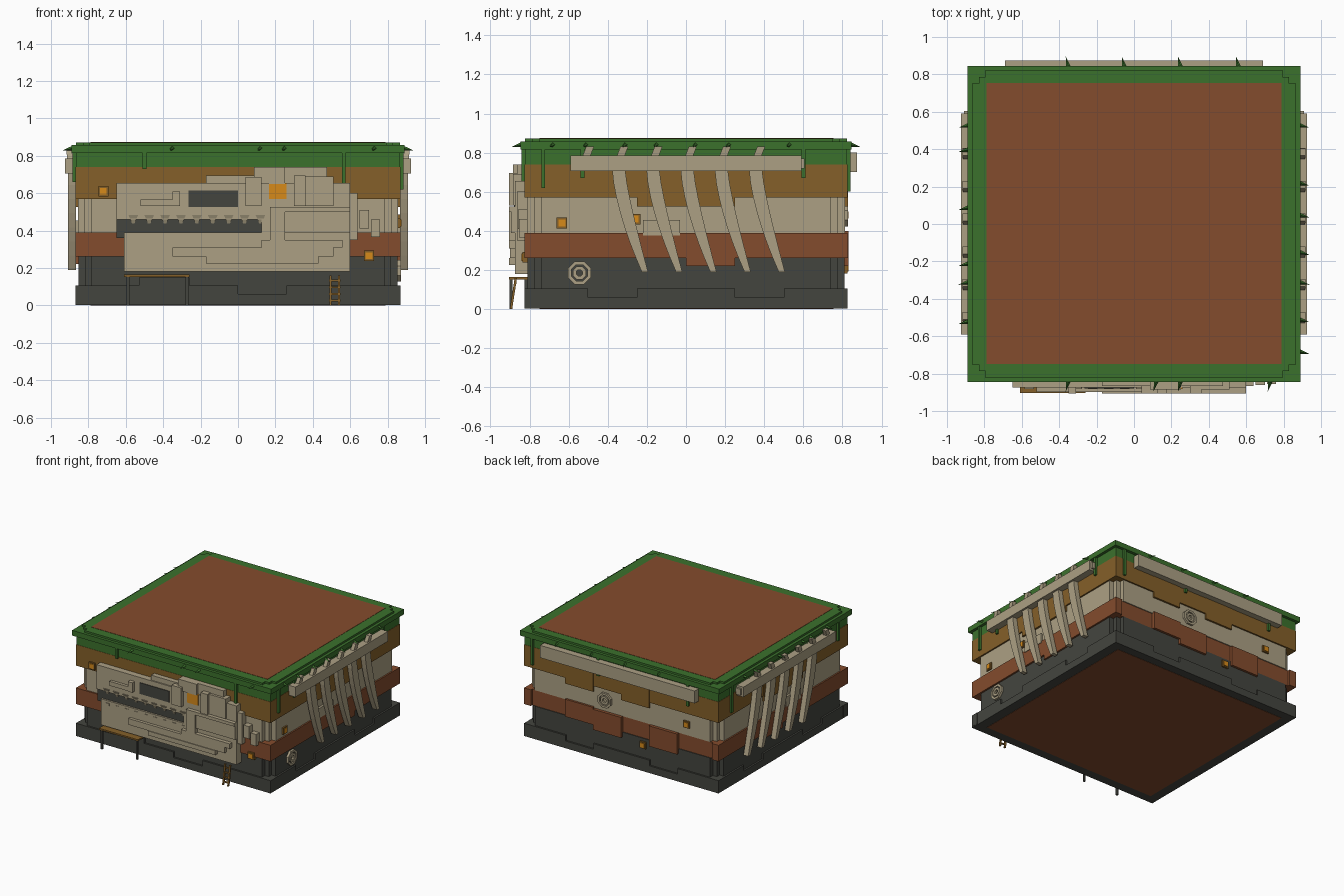
import bpy, bmesh, math
from mathutils import Vector, Matrix

cube = bpy.data.objects.get("Cube")
if cube:
    bpy.data.objects.remove(cube)

HX, HY = 0.868, 0.825


def material(name, hexcode):
    rgb = [int(hexcode[i:i + 2], 16) / 255 for i in (0, 2, 4)]
    lin = [c / 12.92 if c < 0.04 else ((c + 0.055) / 1.055) ** 2.4 for c in rgb]
    m = bpy.data.materials.new(name)
    m.use_nodes = True
    m.diffuse_color = (*lin, 1)
    m.node_tree.nodes["Principled BSDF"].inputs["Base Color"].default_value = (*lin, 1)
    return m


grass = material("grass green", "3B712C")
soil = material("rust soil", "844C2D")
clay = material("ochre clay", "856029")
bone = material("pale stone", "ACA084")
rock = material("dark rock", "44453F")
amber = material("amber", "D68A1A")


def finish(name, bm, mat):
    bmesh.ops.recalc_face_normals(bm, faces=bm.faces)
    mesh = bpy.data.meshes.new(name)
    bm.to_mesh(mesh)
    bm.free()
    mesh.materials.append(mat)
    obj = bpy.data.objects.new(name, mesh)
    bpy.context.collection.objects.link(obj)


def add_box(bm, lo, hi):
    lo, hi = Vector(lo), Vector(hi)
    m = Matrix.Translation((lo + hi) / 2) @ Matrix.Diagonal((*(hi - lo), 1))
    bmesh.ops.create_cube(bm, size=1, matrix=m)


def on_side(side, u, out, z):
    """Point on a side: u runs along it, out is the distance beyond the wall."""
    if side in ("front", "back"):
        return Vector((u, (HY + out) * (-1 if side == "front" else 1), z))
    return Vector(((HX + out) * (-1 if side == "left" else 1), u, z))


def plates(name, side, rects, mat, out=0.0, inner=-0.06):
    """Boxes on one side; rects are in hundredths: u0, u1, z0, z1 and optional out."""
    bm = bmesh.new()
    for r in rects:
        u0, u1, z0, z1 = (v / 100 for v in r[:4])
        o = r[4] / 100 if len(r) > 4 else out
        a, b = on_side(side, u0, inner, z0), on_side(side, u1, o, z1)
        add_box(bm, [min(p) for p in zip(a, b)], [max(p) for p in zip(a, b)])
    finish(name, bm, mat)


def layer(name, z0, z1, mat, grow=0.0, notch=0.0):
    """Horizontal slab, with stepped corners when notch is set."""
    bm = bmesh.new()
    for k in ((0, 2), (1, 1), (2, 0)) if notch else ((0, 0),):
        x, y = HX + grow - k[0] * notch, HY + grow - k[1] * notch
        add_box(bm, (-x, -y, z0), (x, y, z1))
    finish(name, bm, mat)


def sweep(bm, path, sizes):
    """Square tube along a path, with half sizes along y and x."""
    rings = []
    for p, (w, d) in zip(path, sizes):
        rings.append([bm.verts.new(p + Vector((sx * d, sy * w, 0)))
                      for sx, sy in ((-1, -1), (1, -1), (1, 1), (-1, 1))])
    for a, b in zip(rings, rings[1:]):
        for i in range(4):
            bm.faces.new((a[i], a[i - 1], b[i - 1], b[i]))
    bm.faces.new(rings[0])
    bm.faces.new(rings[-1])


# Strata around a soil core that shows on top and underneath
core = bmesh.new()
add_box(core, (-0.788, -0.748, 0), (0.788, 0.755, 0.874))
finish("soil_core", core, soil)
layer("base_slab", 0.002, 0.06, rock)
layer("rock_layer", 0.05, 0.26, rock, -0.014, 0.036)
layer("soil_layer", 0.26, 0.39, soil, -0.02)
layer("stone_layer", 0.39, 0.57, bone, -0.012, 0.036)
layer("clay_layer", 0.57, 0.74, clay)
layer("grass_layer", 0.74, 0.82, grass, -0.002)
layer("grass_rim", 0.815, 0.857, grass, 0.021)
layer("grass_top", 0.85, 0.872, grass, -0.002, 0.036)

# Uneven block edges of the strata
plates("front_base_blocks", "front", [(-87, -53, 1, 10.5), (-53, -26, 1, 15),
       (-26, 0, 1, 10.5), (26, 87, 1, 10.5)], rock)
plates("front_soil_blocks", "front", [(-86.8, 86.8, 26, 39)], soil)
for side in ("right", "left", "back"):
    w = 86.8 if side == "back" else 82.5
    plates(side + "_base_blocks", side, [(-w, -50, 1, 10.5), (-25, 25, 1, 10.5),
           (50, w, 1, 10.5)], rock)
for side in ("right", "left"):
    plates(side + "_clay_blocks", side, [(-25, 25, 52.5, 73)], clay, 0.003)
    plates(side + "_soil_blocks", side, [(0, 25, 22, 38.5), (-82.5, 82.5, 26, 39)], soil)
    plates(side + "_stone_block", side, [(-22, -3, 37.5, 45.5)], bone, 0.005)
plates("back_clay_blocks", "back", [(25, 50, 52.5, 73), (-25, 0, 52.5, 73)], clay, 0.003)
plates("back_soil_blocks", "back", [(25, 50, 26, 40), (0, 25, 22, 38.5),
       (-50, -25, 22, 38.5)], soil, 0.005)

# Fossil skull on the front, built from stepped plates
plates("skull_lower", "front", [(-61, 60, 18, 39, 5), (12.5, 60, 38, 50, 5)], bone)
plates("skull_upper", "front", [(-65, 60, 46, 65.5, 5)], bone)
plates("skull_mouth", "front", [(-65, 13, 36, 48)], rock, 0.035)
plates("skull_eye", "front", [(-26.5, 0, 52.5, 61.5)], rock, 0.055)
plates("skull_amber", "front", [(16.5, 26, 57, 65.5)], amber, 0.058)
plates("skull_ridges", "front", [
    (-17, 9, 65, 69.5, 4), (8.5, 25, 65, 74, 6), (25, 47.5, 65, 74, 4),
    (4, 12.5, 53, 68.5, 8), (30, 36, 53, 69.5, 8), (36, 51, 53, 69, 6),
    (17, 60, 50, 52.5, 8), (17, 25, 35, 52, 8), (25, 60, 39, 50, 7),
    (12.5, 56, 31, 35, 8), (-35, 51, 26, 31, 7.4), (-17, 43, 22.5, 26, 8),
    (-35, -31, 53, 61, 8), (-52, -35, 53, 56.5, 7.4), (60, 64, 35, 60, 4),
    (65, 70, 41, 51, 3.5), (71, 76, 36.5, 46, 3)], bone)
teeth = bmesh.new()
for i in range(9):
    u = -0.56 + i * 0.085
    m = Matrix.Translation(on_side("front", u, 0.032, 0.46)) @ Matrix.Rotation(math.pi / 4, 4, "Z")
    bmesh.ops.create_cone(teeth, segments=4, radius1=0.01, radius2=0.036, depth=0.045,
                          cap_ends=True, matrix=m)
    p = on_side("front", u + 0.01, 0.05, 0.362)
    add_box(teeth, p - Vector((0.016, 0.004, 0.01)), p + Vector((0.016, 0.004, 0.01)))
finish("skull_teeth", teeth, bone)

# Rib cages on both flanks, with a spine on each and one on the back
for side in ("right", "left"):
    plates(side + "_spine", side, [(-59, 59, 70.5, 78.5, 5.7), (59, 60.5, 72, 77, 4)], bone)
    ribs = bmesh.new()
    for i in range(5):
        path, sizes = [], []
        for k in range(8):
            t = k / 7
            path.append(on_side(side, -0.345 + i * 0.175 + 0.135 * t ** 1.4, 0.02, 0.72 - 0.53 * t))
            sizes.append((0.033 + 0.03 * t * (1 - t) - 0.017 * t, 0.021))
        sweep(ribs, path, sizes)
    for i in range(6):
        u = -0.51 + i * 0.175
        sweep(ribs, [on_side(side, u, 0.03, 0.78), on_side(side, u + 0.02, 0.035, 0.832)],
              [(0.02, 0.015)] * 2)
    finish(side + "_ribs", ribs, bone)
plates("back_spine", "back", [(-69, 69, 70, 80)], bone, 0.05)

# Octagonal shell fossils: two nested rings
for side, u, z in (("right", -0.545, 0.185), ("back", 0.15, 0.48)):
    bm = bmesh.new()
    normal = on_side(side, 0, 1, 0) - on_side(side, 0, 0, 0)
    turn = normal.to_track_quat("Z", "Y").to_matrix().to_4x4()
    base = Matrix.Translation(on_side(side, u, -0.016, z)) @ turn
    for outer, hole in ((0.063, 0.045), (0.036, 0.017)):
        profile = ((outer, 0), (outer, 0.02), (hole, 0.02), (hole, 0))
        verts = [[bm.verts.new(base @ Vector((r * math.cos(a), r * math.sin(a), h)))
                  for r, h in profile] for a in (math.pi * (i + 0.5) / 4 for i in range(8))]
        for i in range(8):
            for k in range(4):
                bm.faces.new((verts[i - 1][k - 1], verts[i - 1][k], verts[i][k], verts[i][k - 1]))
    finish(side + "_shell_fossil", bm, bone)

# Amber gems in clay frames, proud of the outer layers and nearly flush elsewhere
gems = [("front", -72, 61, 0.012), ("front", 70, 26.5, 0.012), ("right", -63.5, 44, 0),
        ("right", -26, 46, 0), ("back", -19, 21, 0), ("back", -58, 48, 0)]
for i, (side, u, z, out) in enumerate(gems):
    plates(f"gem_frame_{i}", side, [(u - 2.7, u + 2.7, z - 2.7, z + 2.7)], clay, out)
    plates(f"gem_{i}", side, [(u - 1.8, u + 1.8, z - 1.8, z + 1.8)], amber, out + 0.005)

# Wooden platform on dark posts, and a leaning ladder
plates("platform", "front", [(-61, -26, 15.2, 16.4)], clay, 0.079)
plates("platform_posts", "front", [(-59.5, -58, 0, 15.5), (-28, -26.5, 0, 15.5)], rock, 0.078, 0.063)
ladder = bmesh.new()
for u in (0.495, 0.54):
    sweep(ladder, [on_side("front", u, 0.07, 0), on_side("front", u, 0.045, 0.16)],
          [(0.006, 0.006)] * 2)
for k in range(4):
    p = on_side("front", 0.5175, 0.066 - 0.006 * k, 0.025 + 0.036 * k)
    add_box(ladder, p - Vector((0.03, 0.005, 0.005)), p + Vector((0.03, 0.005, 0.005)))
finish("ladder", ladder, clay)

# Hanging vines
vines = {"front": [(-51, -49, 73, 82), (55.5, 57.5, 53, 82)],
         "right": [(-74, -72, 62, 82), (-54, -52, 67, 82), (59, 61, 67, 82)],
         "left": [(-70, -68, 66, 82), (66, 68, 60, 82)],
         "back": [(78, 80, 60, 82), (-61, -59, 64, 82), (19, 21, 67, 82)]}
for side, rects in vines.items():
    plates(side + "_vines", side, rects, grass, 0.016)

# Grass blades sprouting outward from the rim
blades = {"front": (-35, 12, 25, 73), "back": (-35, -5, 25, 56),
          "right": (53, 22, 5, -15, -31, -51, -68), "left": (53, 40, 9, -21, -31, -52)}
for side, spots in blades.items():
    bm = bmesh.new()
    for u in spots:
        a, b = on_side(side, u / 100, 0.01, 0.842), on_side(side, u / 100 - 0.015, 0.07, 0.828)
        m = Matrix.Translation((a + b) / 2) @ (b - a).to_track_quat("Z", "Y").to_matrix().to_4x4()
        bmesh.ops.create_cone(bm, segments=4, radius1=0.014, radius2=0, depth=(b - a).length,
                              cap_ends=True, matrix=m)
    finish(side + "_grass_blades", bm, grass)
